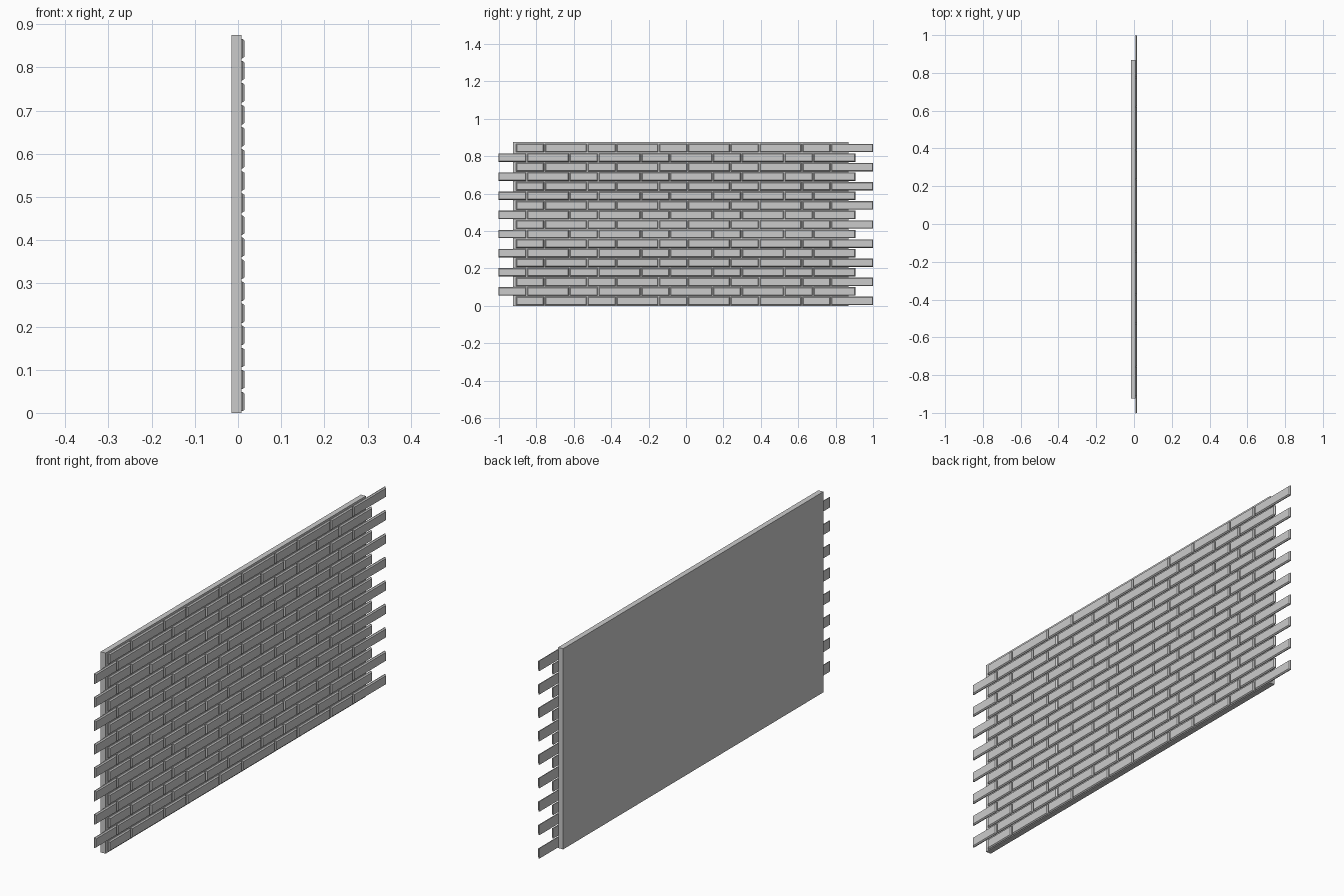
import bpy, bmesh
from mathutils import Vector

if "Cube" in bpy.data.objects:
    bpy.data.objects.remove(bpy.data.objects["Cube"])

PITCH, HALF_H, GAP, CHAMFER = 0.0511, 0.0224, 0.006, 0.004
X_BACK, X_EDGE, X_FACE = 0.007, 0.0105, 0.0155


def finish(name, bm):
    bmesh.ops.recalc_face_normals(bm, faces=bm.faces)
    mesh = bpy.data.meshes.new(name)
    bm.to_mesh(mesh)
    bm.free()
    obj = bpy.data.objects.new(name, mesh)
    bpy.context.collection.objects.link(obj)
    return obj


def add_brick(bm, y0, y1, zc):
    """Block with a chamfered front, lofted through three rectangles."""
    rings = []
    for x, inset in ((X_BACK, 0), (X_EDGE, 0), (X_FACE, CHAMFER)):
        a, b = y0 + inset, y1 - inset
        lo, hi = zc - HALF_H + inset, zc + HALF_H - inset
        rings.append([bm.verts.new((x, y, z))
                      for y, z in ((a, lo), (b, lo), (b, hi), (a, hi))])
    bm.faces.new(rings[0])
    bm.faces.new(rings[-1])
    for r, s in zip(rings, rings[1:]):
        for i in range(4):
            j = (i + 1) % 4
            bm.faces.new((r[i], r[j], s[j], s[i]))


# backing slab
bm = bmesh.new()
bmesh.ops.create_cube(bm, size=1)
bmesh.ops.scale(bm, vec=(0.0235, 1.793, 0.875), verts=bm.verts)
bmesh.ops.translate(bm, vec=Vector((-0.00375, -0.0275, 0.4375)), verts=bm.verts)
finish("backing_slab", bm)

# brick courses: alternating short and long bricks, odd rows shifted
for row in range(17):
    bm = bmesh.new()
    shift = -0.095 if row % 2 else 0
    y = -0.908 + shift
    for i in range(10):
        length = 0.2285 if i % 2 else 0.1543
        add_brick(bm, y, y + length - GAP, 0.0262 + row * PITCH)
        y += length
    finish(f"brick_course_{row + 1:02d}", bm)
